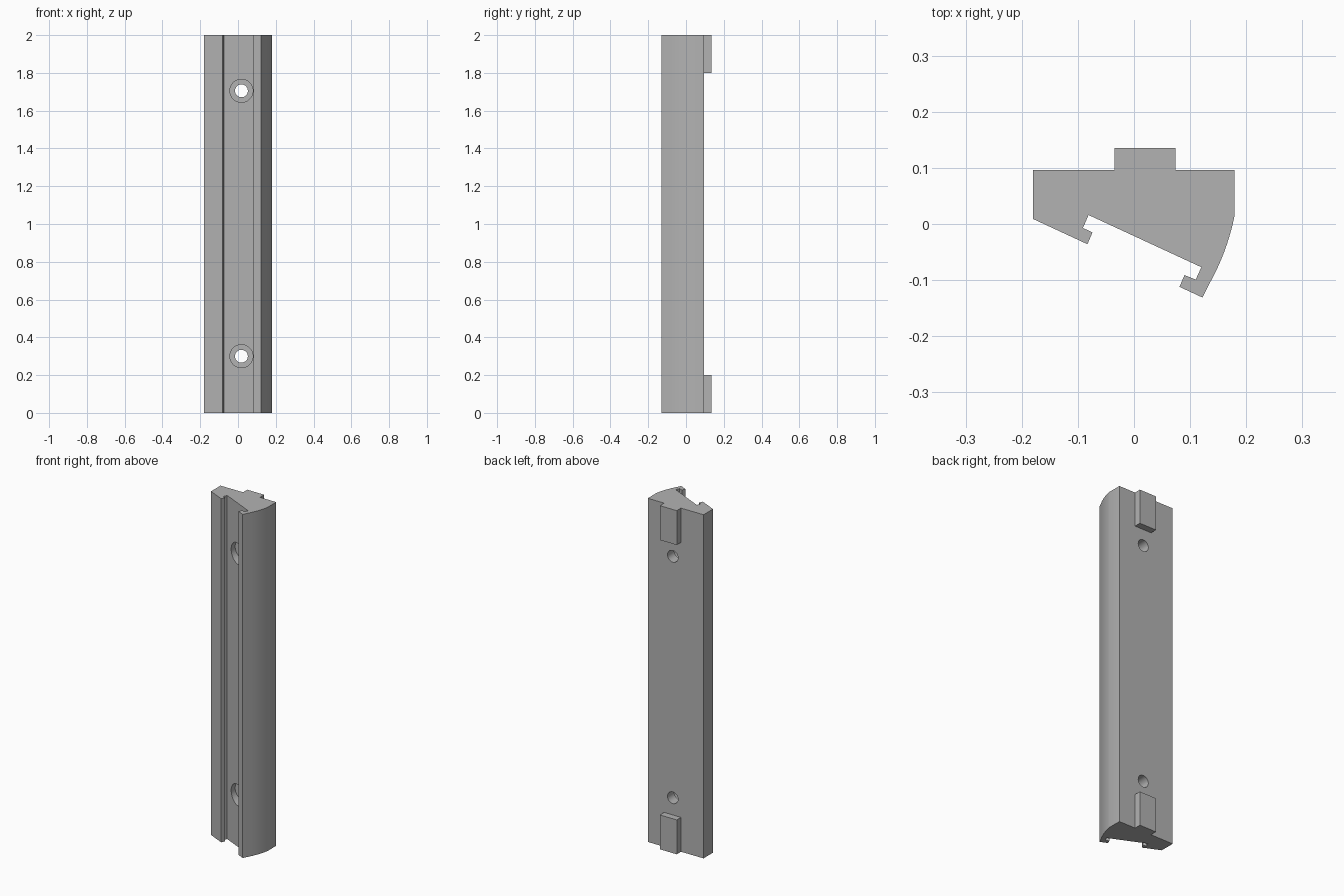
import bpy, bmesh, math

if "Cube" in bpy.data.objects:
    bpy.data.objects.remove(bpy.data.objects["Cube"], do_unlink=True)

grey = bpy.data.materials.new("plain grey")
grey.use_nodes = True
COLOUR = (0.45, 0.45, 0.45, 1)
grey.diffuse_color = COLOUR
grey.node_tree.nodes["Principled BSDF"].inputs["Base Color"].default_value = COLOUR


def extrude(name, outline, z0, z1):
    """Prism of a closed (x, y) outline between two heights."""
    bm = bmesh.new()
    base = bm.faces.new([bm.verts.new((x, y, z0)) for x, y in outline])
    top = bmesh.ops.extrude_face_region(bm, geom=[base])["geom"]
    for v in top:
        if isinstance(v, bmesh.types.BMVert):
            v.co.z = z1
    bmesh.ops.recalc_face_normals(bm, faces=bm.faces)
    mesh = bpy.data.meshes.new(name)
    bm.to_mesh(mesh)
    bm.free()
    obj = bpy.data.objects.new(name, mesh)
    bpy.context.collection.objects.link(obj)
    mesh.materials.append(grey)
    return obj


def drill(target, name, radius, x, z, y0, y1):
    """Cut a round bore along y into the target."""
    bpy.ops.mesh.primitive_cylinder_add(
        vertices=48, radius=radius, depth=y1 - y0,
        location=(x, (y0 + y1) / 2, z), rotation=(math.pi / 2, 0, 0))
    cutter = bpy.context.object
    cutter.name = name
    cutter.data.materials.append(grey)
    cutter.hide_render = True
    mod = target.modifiers.new(name, "BOOLEAN")
    mod.object = cutter
    mod.solver = "EXACT"
    bpy.context.view_layer.objects.active = target
    bpy.ops.object.modifier_apply(modifier=name)
    bpy.data.objects.remove(cutter, do_unlink=True)


# Rail: slanted slot with two gripping lips, bowed outer wall on the left
bow = []
for i in range(9):
    t = i / 8
    bulge = 0.006 * 4 * t * (1 - t)
    bow.append((0.179 - 0.032 * t + bulge * 0.5, 0.014 - 0.096 * t - bulge * 0.17))
outline = [(-0.18, 0.096), (0.179, 0.096)] + bow + [
    (0.122, -0.131), (0.081, -0.112), (0.090, -0.091), (0.110, -0.099),
    (0.120, -0.077), (-0.081, 0.016), (-0.091, -0.007), (-0.074, -0.015),
    (-0.083, -0.036), (-0.18, 0.009)]
rail = extrude("slotted_rail", outline, 0, 2)

# Counterbored screw holes
for n, z in enumerate((0.3, 1.705)):
    drill(rail, f"counterbore_{n}", 0.061, 0.018, z, -0.085, 0.035)
    drill(rail, f"screw_hole_{n}", 0.034, 0.018, z, -0.085, 0.2)

bpy.ops.object.select_all(action="DESELECT")
rail.select_set(True)
bpy.context.view_layer.objects.active = rail
bpy.ops.object.shade_smooth_by_angle(angle=math.radians(20))

# Locating tabs on the back at both ends
tab = [(-0.035, 0.09), (0.074, 0.09), (0.074, 0.135), (-0.035, 0.135)]
extrude("bottom_locating_tab", tab, 0, 0.2)
extrude("top_locating_tab", tab, 1.8, 2)
